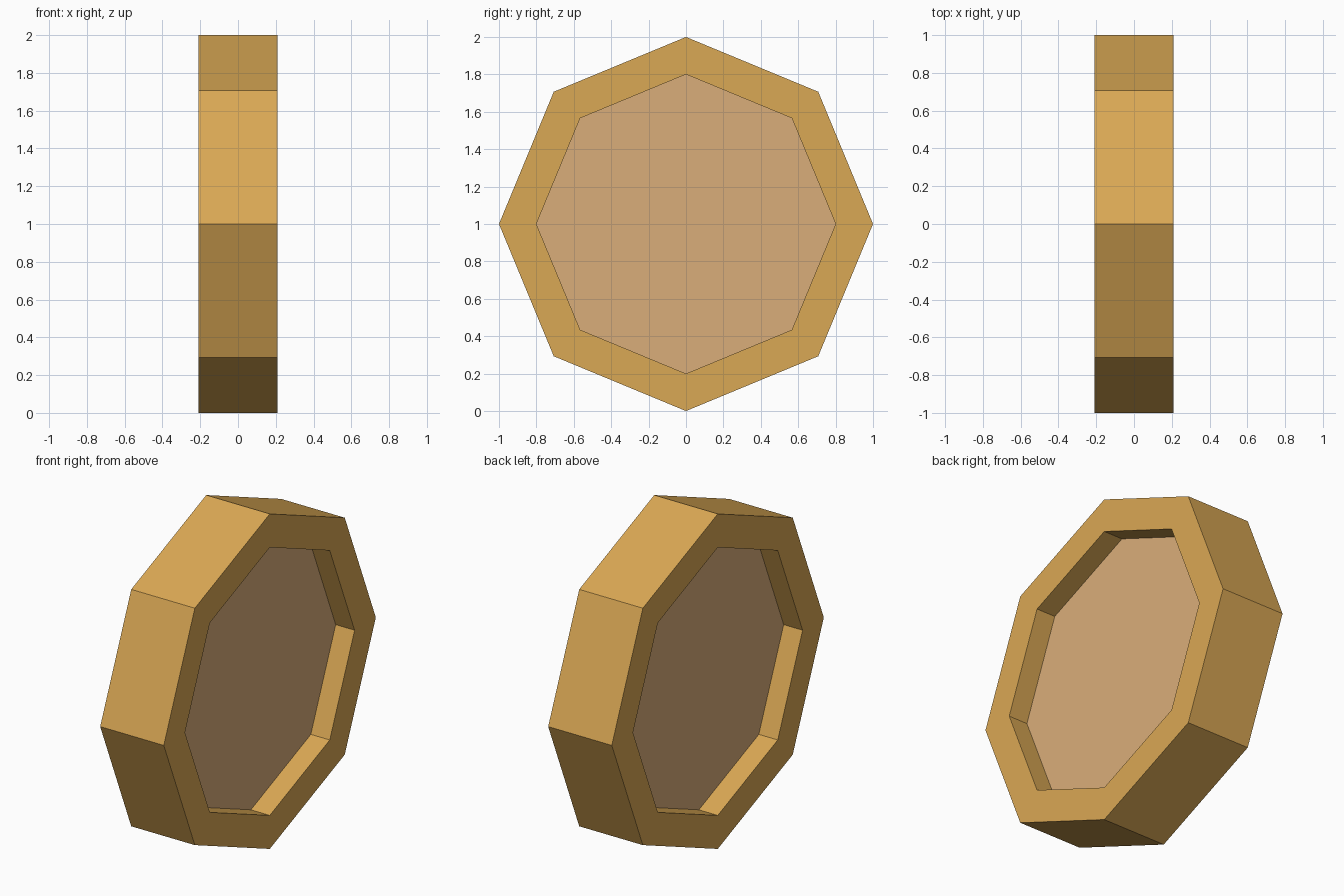
import bpy
import bmesh
import math
from mathutils import Matrix, Vector

cube = bpy.data.objects.get("Cube")
if cube:
    bpy.data.objects.remove(cube, do_unlink=True)

SIDES = 8
CENTRE = Vector((0, 0, 1))


def make_material(name, rgb):
    mat = bpy.data.materials.new(name)
    mat.use_nodes = True
    mat.diffuse_color = (*rgb, 1)
    mat.node_tree.nodes["Principled BSDF"].inputs["Base Color"].default_value = (*rgb, 1)
    return mat


def add_part(name, bm, mat):
    bmesh.ops.recalc_face_normals(bm, faces=bm.faces)
    mesh = bpy.data.meshes.new(name)
    bm.to_mesh(mesh)
    bm.free()
    mesh.materials.append(mat)
    obj = bpy.data.objects.new(name, mesh)
    obj.location = CENTRE
    bpy.context.collection.objects.link(obj)
    return obj


golden = make_material("golden tan", (0.701, 0.392, 0.089))
tan = make_material("pale tan", (0.701, 0.423, 0.195))

# Octagonal rim: a rectangular section swept around the x axis
bm = bmesh.new()
section = [(-0.21, 1.0), (0.21, 1.0), (0.21, 0.8), (-0.21, 0.8)]
verts = [bm.verts.new((x, 0, r)) for x, r in section]
edges = [bm.edges.new((verts[i], verts[(i + 1) % 4])) for i in range(4)]
bmesh.ops.spin(bm, geom=verts + edges, cent=(0, 0, 0), axis=(1, 0, 0),
               angle=math.tau, steps=SIDES, use_merge=True)
bmesh.ops.remove_doubles(bm, verts=bm.verts, dist=0.001)
add_part("rim", bm, golden)

# Recessed centre panel, its edge seated inside the rim
bm = bmesh.new()
bmesh.ops.create_cone(bm, cap_ends=True, segments=SIDES, radius1=0.82,
                      radius2=0.82, depth=0.17,
                      matrix=Matrix.Rotation(math.pi / 2, 4, 'Y'))
add_part("centre_panel", bm, tan)
